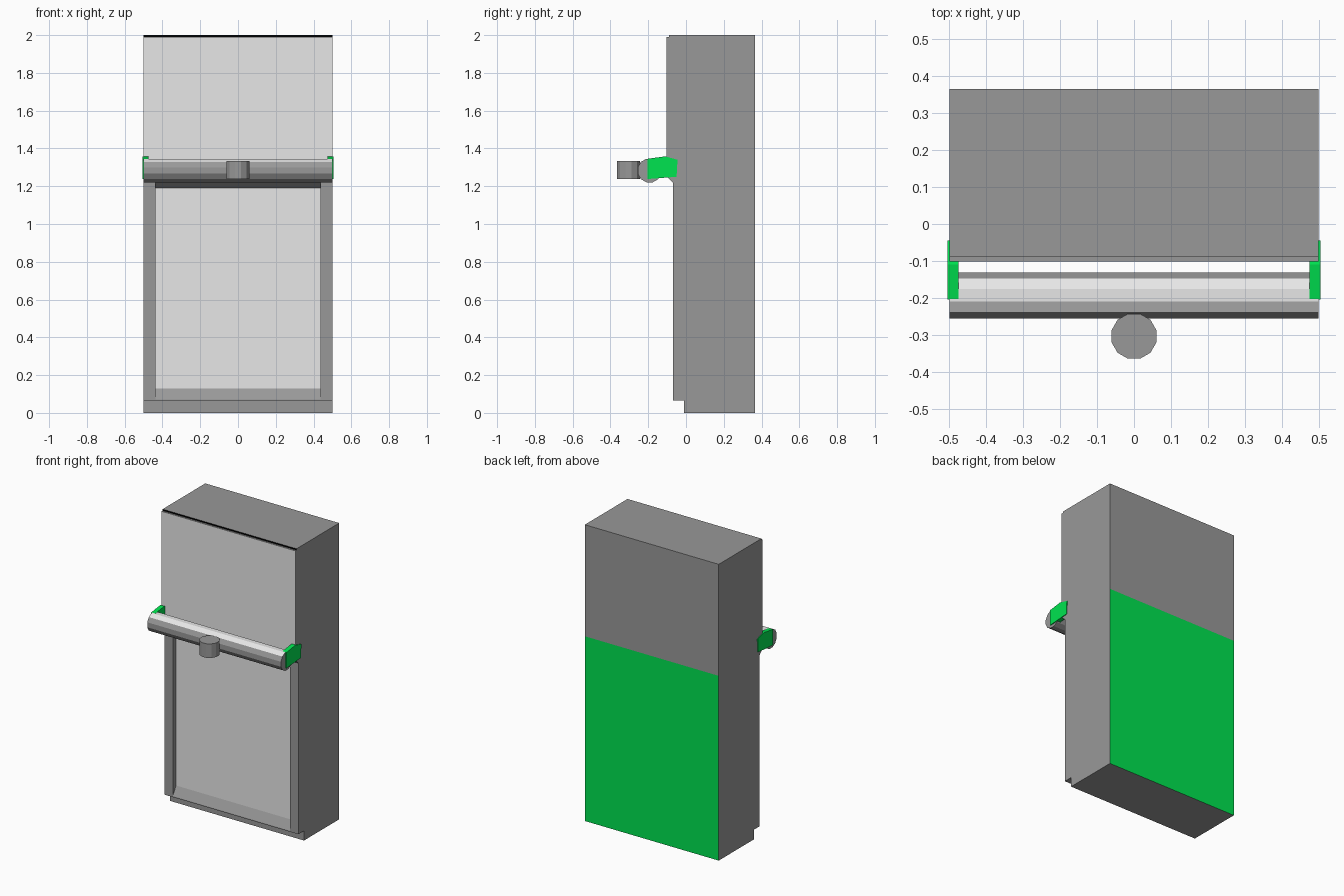
import bpy, bmesh, math

if "Cube" in bpy.data.objects:
    bpy.data.objects.remove(bpy.data.objects["Cube"])


def material(name, rgb):
    m = bpy.data.materials.new(name)
    m.diffuse_color = (*rgb, 1)
    m.use_nodes = True
    m.node_tree.nodes["Principled BSDF"].inputs["Base Color"].default_value = m.diffuse_color
    return m


GREY = material("mid grey", (0.315, 0.315, 0.315))
LIGHT = material("light grey", (0.8, 0.8, 0.8))
GREEN = material("green", (0.0, 0.77, 0.08))
BLACK = material("black", (0.0, 0.0, 0.0))


def extrude_x(name, profile, x0, x1, mats, rule=None):
    """Extrude a (y, z) profile along x; rule(face) returns a material slot."""
    bm = bmesh.new()
    a = [bm.verts.new((x0, y, z)) for y, z in profile]
    b = [bm.verts.new((x1, y, z)) for y, z in profile]
    n = len(profile)
    bm.faces.new(a)
    bm.faces.new(b[::-1])
    for i in range(n):
        j = (i + 1) % n
        bm.faces.new((a[i], b[i], b[j], a[j]))
    bmesh.ops.recalc_face_normals(bm, faces=bm.faces[:])
    bm.normal_update()
    if rule:
        for f in bm.faces:
            f.material_index = rule(f)
    me = bpy.data.meshes.new(name)
    bm.to_mesh(me)
    bm.free()
    for m in mats:
        me.materials.append(m)
    ob = bpy.data.objects.new(name, me)
    bpy.context.collection.objects.link(ob)
    return ob


# Cabinet body: stepped side profile with sloping sill and head,
# light front panels, green lower back, thin black strip at the top
def cabinet_colour(f):
    c, n = f.calc_center_median(), f.normal
    if n.y > 0.9:
        return 2 if c.z < 1.2 else 0
    if n.y < -0.95:
        if c.z > 1.985:
            return 3
        if c.z > 1.4 or 0.3 < c.z < 1.1:
            return 1
    return 0


extrude_x("cabinet", [
    (-0.01, 0), (0.365, 0), (0.365, 1.247), (0.365, 2), (-0.09, 2),
    (-0.09, 1.99), (-0.102, 1.99), (-0.102, 1.25), (-0.07, 1.22),
    (-0.035, 1.19), (-0.035, 0.13), (-0.07, 0.072), (-0.07, 0.065), (-0.01, 0.065)],
    -0.5, 0.5, [GREY, LIGHT, GREEN, BLACK], cabinet_colour)

# Handle bar: twelve-sided, with a light upper side
R, CY, CZ = 0.0645, -0.193, 1.283
ring = [(CY + R * math.cos((i + 0.5) * math.tau / 12),
         CZ + R * math.sin((i + 0.5) * math.tau / 12)) for i in range(12)]
extrude_x("handle_bar", ring, -0.499, 0.499, [GREY, LIGHT],
          lambda f: 1 if f.normal.z > 0.8 else 0)

for side, s in (("left", -1), ("right", 1)):
    # Frame posts beside the recessed panel
    extrude_x(side + "_post", [(-0.07, 0.072), (-0.03, 0.072), (-0.03, 1.25), (-0.07, 1.25)],
              s * 0.438, s * 0.5, [GREY])
    # Green brackets joining the bar to the cabinet
    extrude_x(side + "_bracket", [(-0.205, 1.238), (-0.05, 1.25), (-0.045, 1.34),
                                  (-0.11, 1.358), (-0.205, 1.345)],
              s * 0.475, s * 0.505, [GREEN])

# Knob standing in front of the bar
bpy.ops.mesh.primitive_cylinder_add(vertices=12, radius=0.063, depth=0.095,
                                    location=(0, -0.304, 1.287),
                                    rotation=(0, 0, math.radians(15)))
knob = bpy.context.object
knob.name = "knob"
knob.data.materials.append(GREY)
